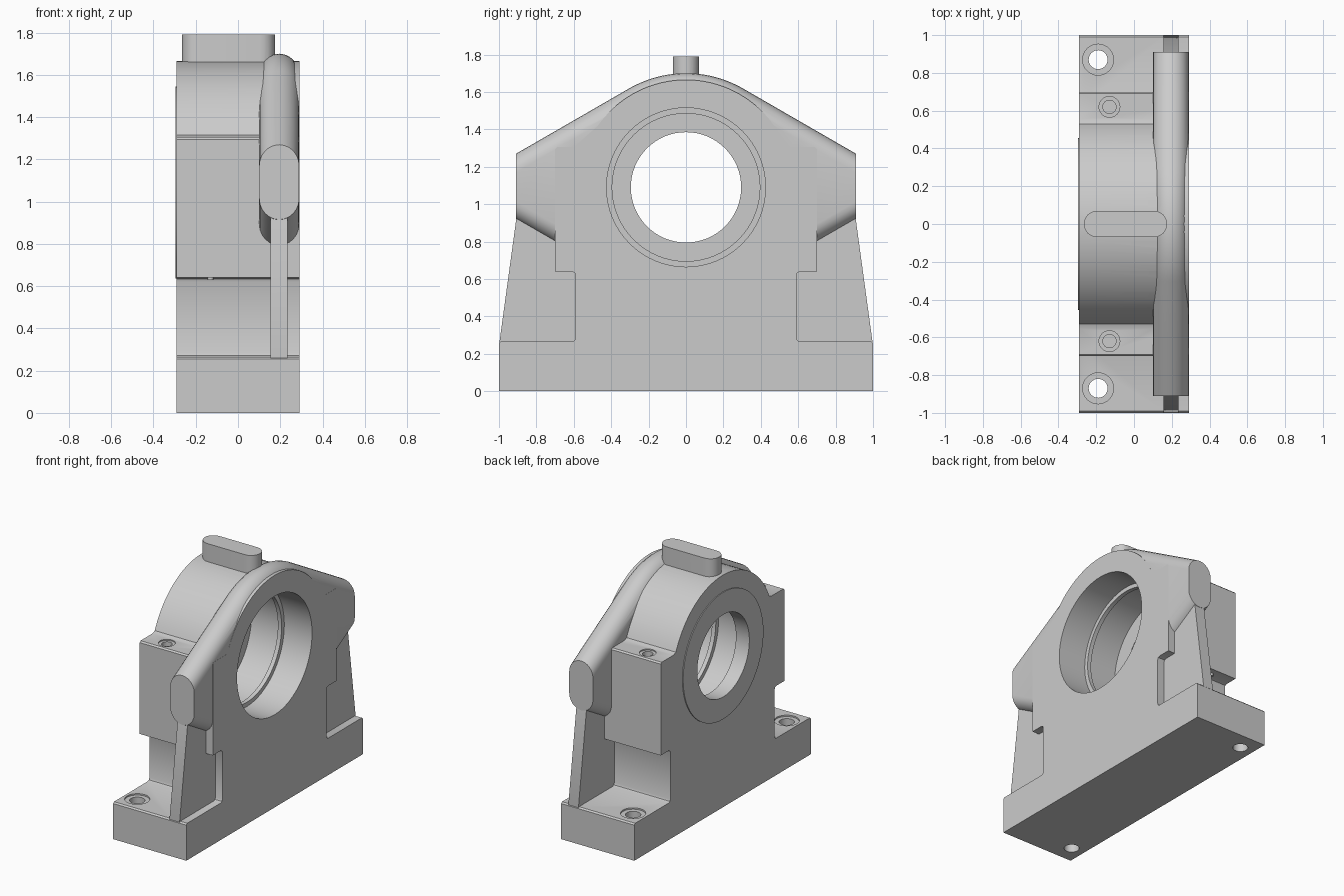
import bpy, bmesh
from math import sin, cos, pi, sqrt, asin

if "Cube" in bpy.data.objects:
    bpy.data.objects.remove(bpy.data.objects["Cube"])

CZ = 1.09          # bore axis height


def loft(name, rings):
    """Closed solid through a series of equal-sized point rings."""
    bm = bmesh.new()
    vs = [[bm.verts.new(p) for p in r] for r in rings]
    n = len(rings[0])
    for a, b in zip(vs, vs[1:]):
        for i in range(n):
            j = (i + 1) % n
            bm.faces.new((a[i], a[j], b[j], b[i]))
    bm.faces.new(vs[0])
    bm.faces.new(vs[-1])
    bmesh.ops.recalc_face_normals(bm, faces=bm.faces)
    me = bpy.data.meshes.new(name)
    bm.to_mesh(me)
    bm.free()
    ob = bpy.data.objects.new(name, me)
    bpy.context.collection.objects.link(ob)
    return ob


def prism(name, yz, x0, x1):
    return loft(name, [[(x, y, z) for y, z in yz] for x in (x0, x1)])


def lathe_x(name, prof, n=64):
    return loft(name, [[(x, r * cos(2 * pi * i / n), CZ + r * sin(2 * pi * i / n))
                        for i in range(n)] for x, r in prof])


def lathe_z(name, cx, cy, prof, n=32):
    return loft(name, [[(cx + r * cos(2 * pi * i / n), cy + r * sin(2 * pi * i / n), z)
                        for i in range(n)] for z, r in prof])


def combine(target, other, op):
    m = target.modifiers.new("bool", 'BOOLEAN')
    m.operation, m.object, m.solver = op, other, 'EXACT'
    bpy.context.view_layer.objects.active = target
    bpy.ops.object.modifier_apply(modifier=m.name)
    bpy.data.objects.remove(other)


def fillet(corner, before, after, r=0.02):
    """Three-point rounding of an axis-aligned profile corner."""
    (cy, cz), out = corner, []
    a = [cy + before[0] * r, cz + before[1] * r]
    b = [cy + after[0] * r, cz + after[1] * r]
    m = [cy + (before[0] + after[0]) * r * .293, cz + (before[1] + after[1]) * r * .293]
    return [a, m, b]


# Housing: base, waist, shoulders and round cap in one profile
R = 0.575
a0 = asin(0.215 / R)
half = [(1, 0), (1, .255), (.99, .265)]
half += fillet((.59, .265), (1, 0), (0, 1))
half += fillet((.59, .64), (0, -1), (1, 0))
half += [(.70, .64), (.70, 1.295), (.69, 1.305), (.555, 1.305)]
half += [(R * cos(a0 + (pi / 2 - a0) * i / 16 + .02 * (i == 0)),
          CZ + R * sin(a0 + (pi / 2 - a0) * i / 16 + .02 * (i == 0))) for i in range(17)]
profile = half + [(-y, z) for y, z in reversed(half[:-1])]
housing = prism("bearing_housing", profile, -.29, .29)

# Rounded reinforcing arm that runs over the cap
RO = 0.61
s = RO * sin(pi / 6)
ys = [-.91, -.7, -.6] + [RO * sin(-pi / 6 + pi / 3 * i / 20) for i in range(21)] + [.6, .7, .91]


def arm_section(y):
    d = abs(y)
    top = CZ + sqrt(RO**2 - d**2) if d <= s + 1e-6 else CZ + RO * cos(pi / 6) - (d - s) * .577
    bot = .915 - .577 * (.91 - max(d, .6))
    xc, w, h, n = .195, .0945, .10, 12
    up = [(xc + w * cos(pi * i / n), y, top - h + h * sin(pi * i / n)) for i in range(n + 1)]
    dn = [(xc - w * cos(pi * i / n), y, bot + h - h * sin(pi * i / n)) for i in range(n + 1)]
    return up + dn


combine(housing, loft("arm", [arm_section(y) for y in ys]), 'UNION')

# Thin ribs below the arm ends
for sy in (-1, 1):
    rib = [(.5, .2), (.985, .2), (.997, .265), (.905, .94), (.5, 1.0)]
    combine(housing, prism("rib", [(sy * y, z) for y, z in rib], .155, .235), 'UNION')

# Raised face ring on the back, oblong lug on top
combine(housing, lathe_x("face_ring", [(-.296, .455), (-.2, .455)]), 'UNION')
lug = []
for cx, st in ((.105, -pi / 2), (-.195, pi / 2)):
    lug += [(cx + .07 * cos(st + pi * i / 12), .07 * sin(st + pi * i / 12)) for i in range(13)]
combine(housing, loft("lug", [[(x, y, z) for x, y in lug] for z in (1.6, 1.79)]), 'UNION')

# Stepped bore with inner ridge
combine(housing, lathe_x("bore_cutter", [
    (-.4, .295), (-.19, .295), (-.19, .425), (.04, .425), (.04, .395),
    (.07, .395), (.07, .425), (.4, .425)]), 'DIFFERENCE')

# Mounting holes in the base and screw holes in the shoulders
for sy in (-1, 1):
    combine(housing, lathe_z("mount_cutter", -.19, sy * .87, [
        (-.1, .05), (.255, .05), (.255, .082), (.4, .082)]), 'DIFFERENCE')
    combine(housing, lathe_z("screw_cutter", -.13, sy * .62, [
        (1.2, .035), (1.297, .035), (1.297, .055), (1.34, .055)]), 'DIFFERENCE')
    stud = lathe_z("screw_tip", -.13, sy * .645, [(.628, .014), (.66, .014)], 16)

for ob in bpy.data.objects:
    bpy.ops.object.select_all(action='DESELECT')
    ob.select_set(True)
    bpy.context.view_layer.objects.active = ob
    bpy.ops.object.shade_smooth_by_angle(angle=pi / 6)
